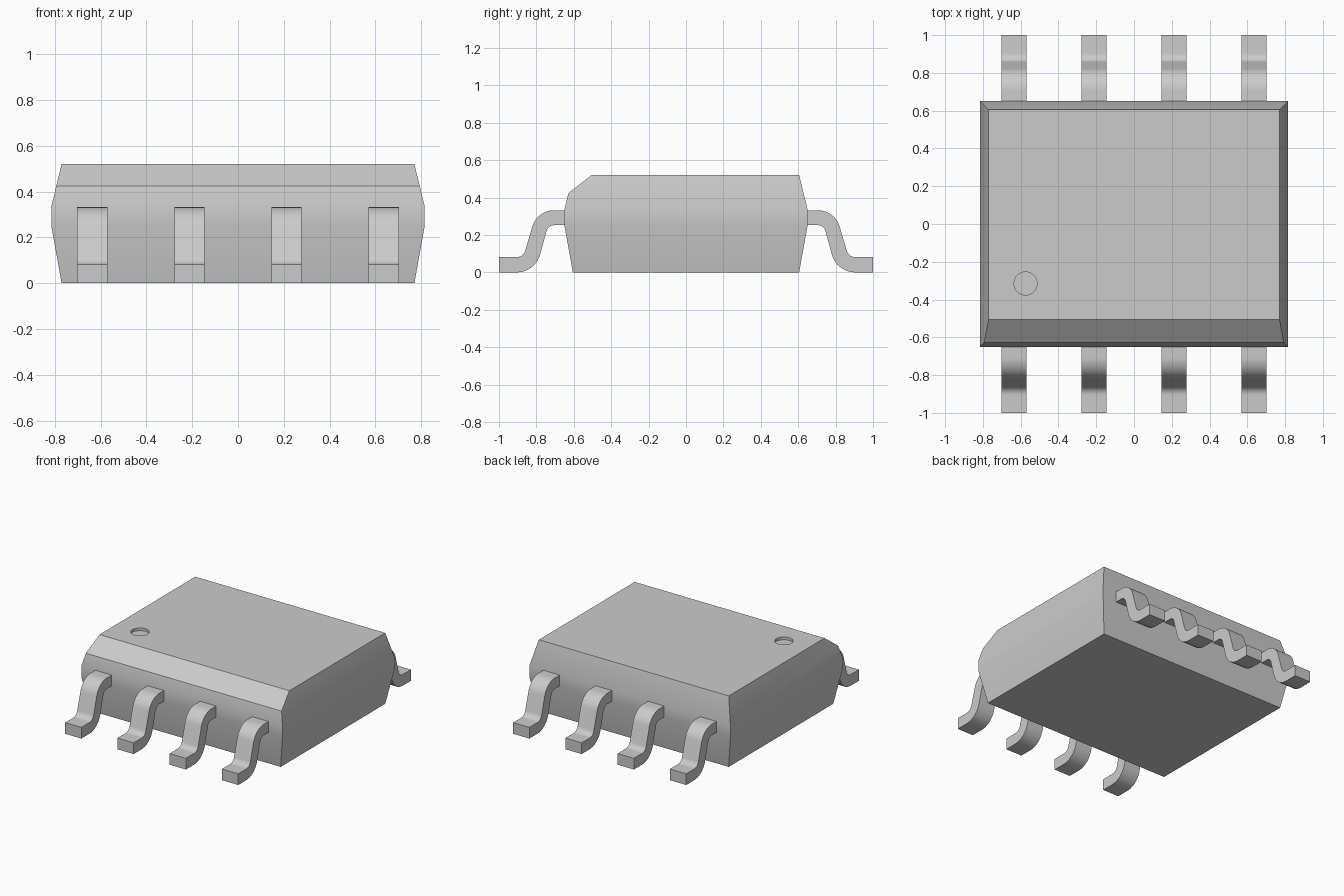
import bpy, bmesh, math
from mathutils import Vector

old = bpy.data.objects.get("Cube")
if old:
    bpy.data.objects.remove(old, do_unlink=True)

grey = bpy.data.materials.new("plain grey")
grey.use_nodes = True
colour = (0.6, 0.6, 0.6, 1)
grey.diffuse_color = colour
grey.node_tree.nodes["Principled BSDF"].inputs["Base Color"].default_value = colour


def make_object(name, bm):
    bmesh.ops.recalc_face_normals(bm, faces=bm.faces)
    mesh = bpy.data.meshes.new(name)
    bm.to_mesh(mesh)
    bm.free()
    mesh.materials.append(grey)
    obj = bpy.data.objects.new(name, mesh)
    bpy.context.collection.objects.link(obj)
    return obj


def activate(obj):
    bpy.ops.object.select_all(action='DESELECT')
    obj.select_set(True)
    bpy.context.view_layer.objects.active = obj


def smooth(obj):
    activate(obj)
    bpy.ops.object.shade_smooth_by_angle(angle=math.radians(30))


# Body: stacked rectangles with tapered sides and an upright belt
bm = bmesh.new()
rings = []
for z, inset in [(0, 0.045), (0.25, 0), (0.335, 0), (0.52, 0.045)]:
    hx, hy = 0.815 - inset, 0.65 - inset
    rings.append([bm.verts.new((sx * hx, sy * hy, z))
                  for sx, sy in [(-1, -1), (1, -1), (1, 1), (-1, 1)]])
for low, high in zip(rings, rings[1:]):
    for i in range(4):
        j = (i + 1) % 4
        bm.faces.new((low[i], low[j], high[j], high[i]))
bm.faces.new(rings[0][::-1])
bm.faces.new(rings[-1])

# Sloped cut along the upper front edge
cut = bmesh.ops.bisect_plane(bm, geom=bm.verts[:] + bm.edges[:] + bm.faces[:],
                             plane_co=(0, -0.505, 0.52),
                             plane_no=Vector((0, -0.095, 0.122)).normalized(),
                             clear_outer=True)
bmesh.ops.holes_fill(bm, edges=[e for e in cut["geom_cut"]
                                if isinstance(e, bmesh.types.BMEdge)])
body = make_object("body", bm)

# Round pin marker sunk into the top
bm = bmesh.new()
bmesh.ops.create_cone(bm, cap_ends=True, segments=40, radius1=0.061,
                      radius2=0.061, depth=0.06)
bmesh.ops.translate(bm, verts=bm.verts, vec=(-0.574, -0.315, 0.53))
cutter = make_object("marker_cutter", bm)
cutter.hide_render = True
recess = body.modifiers.new("marker_recess", 'BOOLEAN')
recess.operation = 'DIFFERENCE'
recess.object = cutter
recess.solver = 'EXACT'
activate(body)
bpy.ops.object.modifier_apply(modifier=recess.name)
bpy.data.objects.remove(cutter, do_unlink=True)
smooth(body)


# Bent leads: a constant-thickness strip with two round bends
def arc(cy, cz, radius, start, end, steps=10):
    angles = [math.radians(start + (end - start) * i / steps)
              for i in range(steps + 1)]
    return [(cy + radius * math.cos(a), cz + radius * math.sin(a)) for a in angles]


def lead_edge(upper_radius, lower_radius):
    upper = arc(0.705, 0.21, upper_radius, 90, 16)
    lower = arc(0.905, 0.13, lower_radius, 196, 270)
    return [(0.6, upper[0][1])] + upper + lower + [(1.0, lower[-1][1])]


def make_lead(name, x, side):
    bm = bmesh.new()
    outer, inner = lead_edge(0.122, 0.048), lead_edge(0.042, 0.13)
    rows = []
    for (y1, z1), (y2, z2) in zip(outer, inner):
        rows.append([bm.verts.new((x + dx, side * y, z)) for dx, y, z in
                     [(-0.066, y1, z1), (0.066, y1, z1),
                      (0.066, y2, z2), (-0.066, y2, z2)]])
    for a, b in zip(rows, rows[1:]):
        for i in range(4):
            j = (i + 1) % 4
            bm.faces.new((a[i], a[j], b[j], b[i]))
    bm.faces.new(rows[0])
    bm.faces.new(rows[-1])
    smooth(make_object(name, bm))


for side, label in [(-1, "front"), (1, "back")]:
    for i in range(4):
        make_lead(f"{label}_lead_{i + 1}", (i - 1.5) * 0.424, side)
